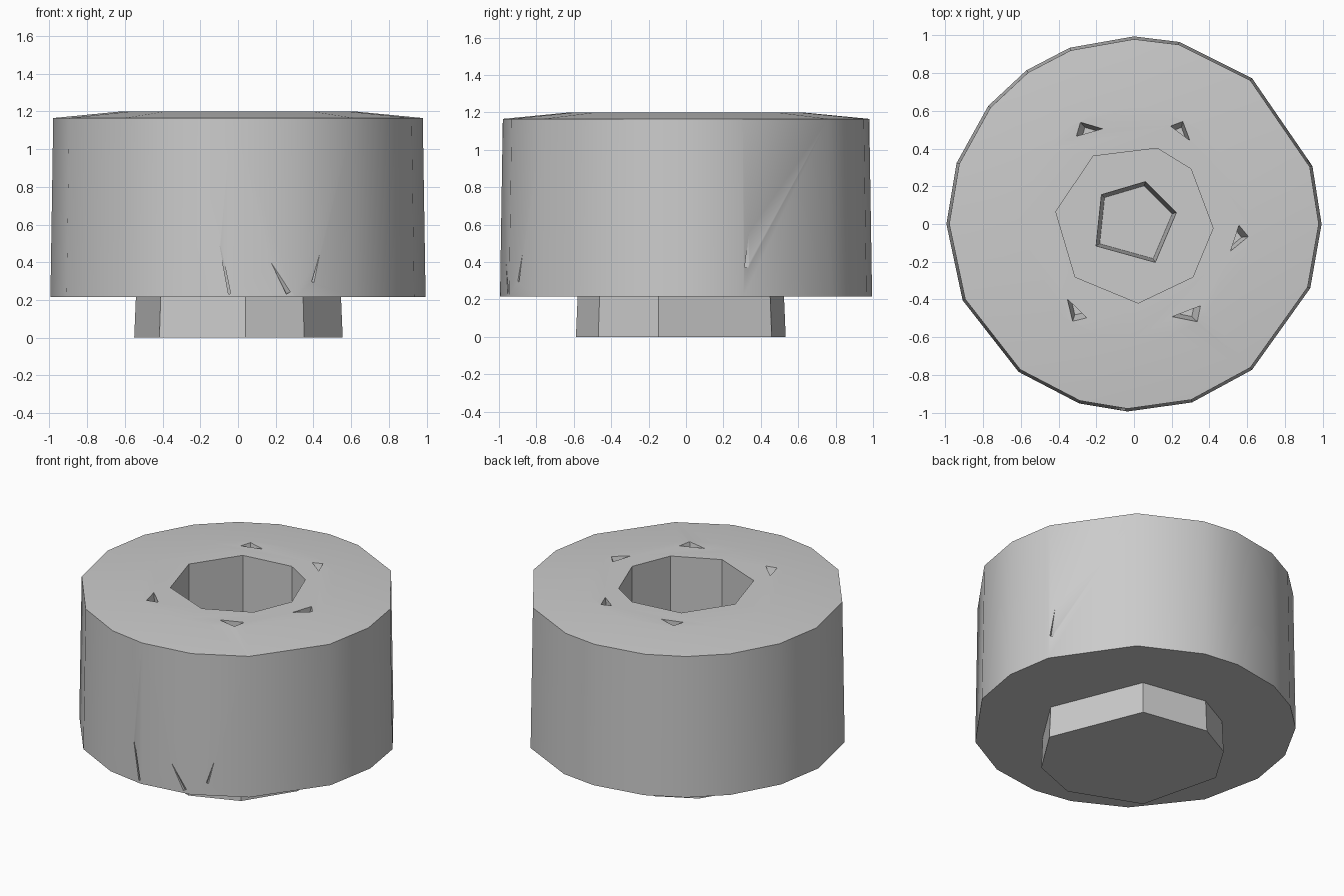
import bpy, bmesh
from math import radians, cos, sin
from mathutils import Vector, Matrix

cube = bpy.data.objects.get("Cube")
if cube:
    bpy.data.objects.remove(cube, do_unlink=True)

grey = bpy.data.materials.new("plain_grey")
grey.use_nodes = True
colour = (0.6, 0.6, 0.6, 1)
grey.diffuse_color = colour
grey.node_tree.nodes["Principled BSDF"].inputs["Base Color"].default_value = colour


def add_stack(bm, angles, rings, centre=(0, 0)):
    """Closed solid of polygon rings, each given as (radius, height)."""
    loops = [[bm.verts.new((centre[0] + r * cos(radians(a)),
                            centre[1] + r * sin(radians(a)), z)) for a in angles]
             for r, z in rings]
    n = len(angles)
    for low, high in zip(loops, loops[1:]):
        for i in range(n):
            j = (i + 1) % n
            bm.faces.new((low[i], low[j], high[j], high[i]))
    bm.faces.new(loops[0][::-1])
    bm.faces.new(loops[-1])


def make_object(name, bm):
    bmesh.ops.recalc_face_normals(bm, faces=bm.faces)
    mesh = bpy.data.meshes.new(name)
    bm.to_mesh(mesh)
    bm.free()
    mesh.materials.append(grey)
    obj = bpy.data.objects.new(name, mesh)
    bpy.context.collection.objects.link(obj)
    return obj


def cut(obj, bm):
    """Subtract a solid from an object and remove the cutter."""
    cutter = make_object("cutter", bm)
    cutter.hide_render = True
    mod = obj.modifiers.new("cut", 'BOOLEAN')
    mod.operation = 'DIFFERENCE'
    mod.solver = 'EXACT'
    mod.object = cutter
    bpy.ops.object.select_all(action='DESELECT')
    bpy.context.view_layer.objects.active = obj
    obj.select_set(True)
    bpy.ops.object.modifier_apply(modifier=mod.name)
    bpy.data.objects.remove(cutter, do_unlink=True)


# Drum with a slightly domed top
rim = (0, 18, 51, 76, 90, 110, 125, 141, 161, 180, 204, 232, 253, 268, 288, 309, 340)
bm = bmesh.new()
add_stack(bm, rim, [(0.995, 0.215), (0.98, 1.165), (0.62, 1.2)])
drum = make_object("drum", bm)

# Bore and the smaller socket in its floor
bm = bmesh.new()
add_stack(bm, (44, 73, 121, 171, 222, 273, 318, 357), [(0.42, 0.6), (0.42, 1.4)])
cut(drum, bm)
bm = bmesh.new()
add_stack(bm, (15, 75, 138, 210, 299), [(0.21, 0.3), (0.24, 0.7)])
cut(drum, bm)

# Ring of small three-sided pits around the bore
bm = bmesh.new()
for a, size in ((63, 0.08), (116, 0.09), (352, 0.09), (301, 0.1), (236, 0.09)):
    c = (0.54 * cos(radians(a)), 0.54 * sin(radians(a)))
    add_stack(bm, (a - 100, a + 15, a + 80), [(size * 0.4, 1.1), (size, 1.25)], c)
cut(drum, bm)

# Thin slanted nicks in the side wall
bm = bmesh.new()
for a, z, tilt in ((266, 0.36, -12), (282, 0.35, -28), (296, 0.42, 16), (20, 0.5, 8)):
    start = len(bm.verts)
    add_stack(bm, (0, 120, 240), [(0.018, -0.13), (0.004, 0.13)])
    bm.verts.ensure_lookup_table()
    out = Vector((cos(radians(a)), sin(radians(a)), 0))
    place = Matrix.Translation(out * 0.985 + Vector((0, 0, z))) \
        @ Matrix.Rotation(radians(tilt), 4, -out)
    for v in bm.verts[start:]:
        v.co = place @ v.co
cut(drum, bm)

bpy.ops.object.shade_smooth_by_angle(angle=radians(38))

# Eight-sided foot under the drum
bm = bmesh.new()
add_stack(bm, (57, 104, 132, 165, 223, 274, 308, 347), [(0.57, 0), (0.56, 0.23)], (0, -0.02))
make_object("foot", bm)
